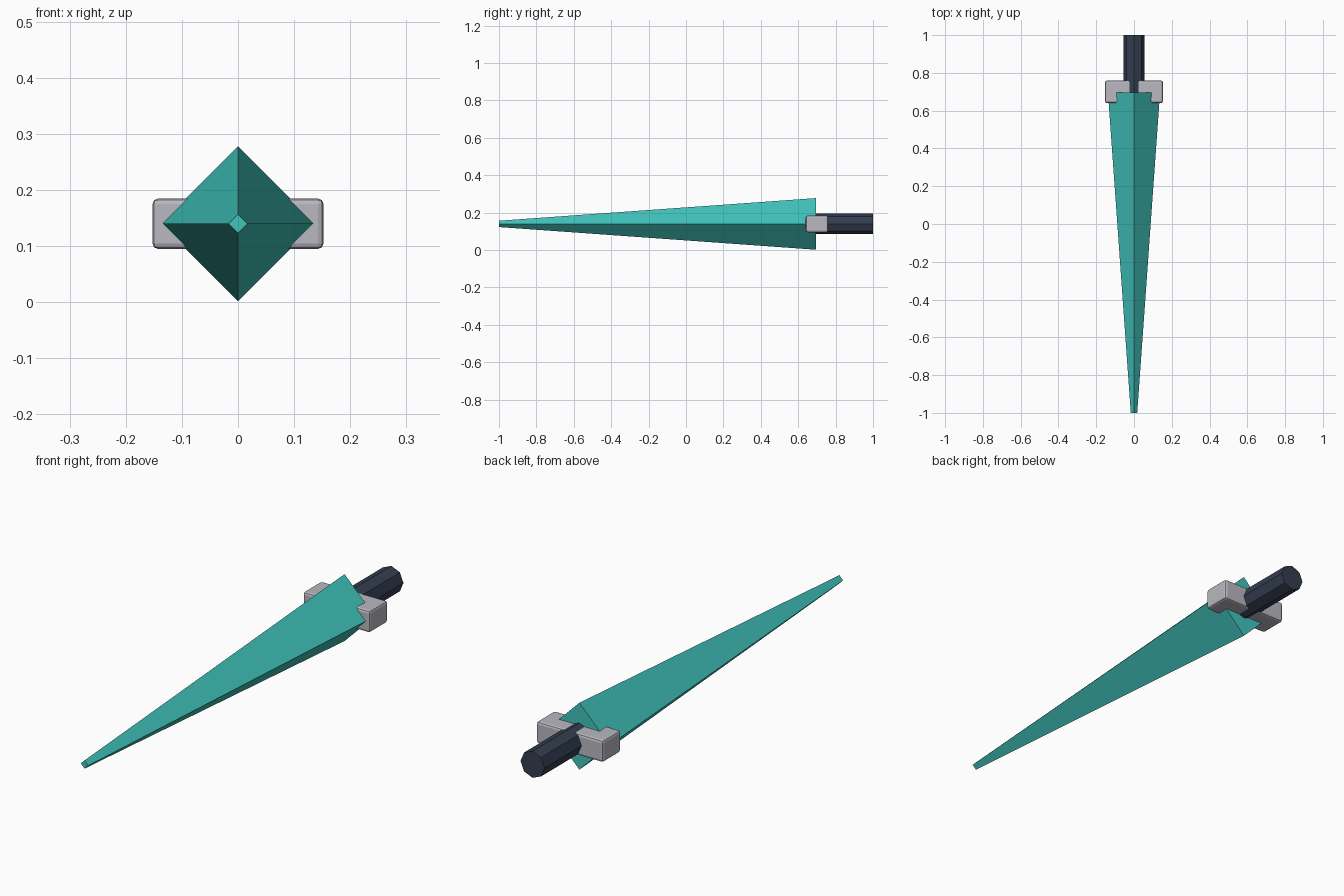
import bpy
from math import radians

cube = bpy.data.objects.get("Cube")
if cube:
    bpy.data.objects.remove(cube, do_unlink=True)

MID_Z = 0.14


def material(name, color):
    mat = bpy.data.materials.new(name)
    mat.use_nodes = True
    mat.diffuse_color = (*color, 1)
    mat.node_tree.nodes["Principled BSDF"].inputs["Base Color"].default_value = (*color, 1)
    return mat


def prism_along_y(name, sides, y_front, y_back, r_front, r_back, mat):
    """Tapered prism lying along y with a corner edge on top."""
    bpy.ops.mesh.primitive_cone_add(
        vertices=sides, radius1=r_back, radius2=r_front, depth=y_back - y_front,
        location=(0, (y_front + y_back) / 2, MID_Z), rotation=(radians(90), 0, 0))
    obj = bpy.context.object
    obj.name = name
    obj.data.materials.append(mat)
    return obj


teal = material("teal", (0.052, 0.55, 0.50))
grey = material("light grey", (0.48, 0.48, 0.53))
navy = material("dark navy", (0.034, 0.047, 0.08))

# Long four-sided blade with a blunt tip
prism_along_y("blade", 4, -1.0, 0.695, 0.017, 0.138, teal)

# Eight-sided grip
prism_along_y("grip", 8, 0.68, 1.0, 0.055, 0.055, navy)

# Crossguard block with softened edges
bpy.ops.mesh.primitive_cube_add(size=1, location=(0, 0.70, MID_Z))
guard = bpy.context.object
guard.name = "crossguard"
guard.scale = (0.305, 0.12, 0.09)
bpy.ops.object.transform_apply(location=False, rotation=False, scale=True)
guard.data.materials.append(grey)
bevel = guard.modifiers.new("soft edges", "BEVEL")
bevel.width = 0.01
bevel.segments = 2
